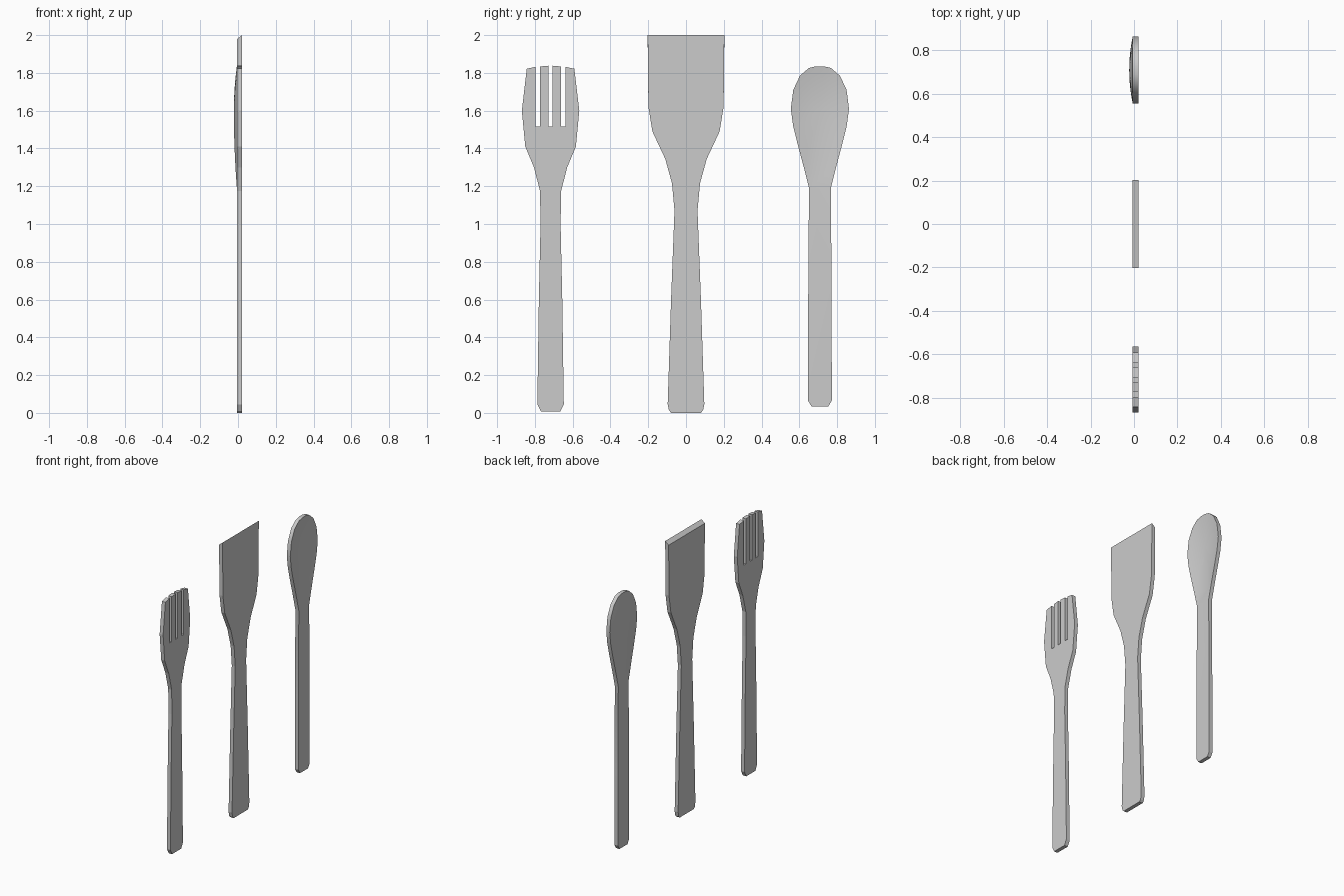
import bpy, bmesh

if "Cube" in bpy.data.objects:
    bpy.data.objects.remove(bpy.data.objects["Cube"])

FRONT, BACK = 0.021, -0.006   # the two broad faces of each utensil (along x)


def mirrored(half, cy):
    """Closed outline from (half-width, z) points running bottom to top."""
    right = [(cy + w, z) for w, z in half]
    left = [(cy - w, z) for w, z in reversed(half)]
    return right + left


def finish(bm, name):
    bmesh.ops.recalc_face_normals(bm, faces=bm.faces)
    mesh = bpy.data.meshes.new(name)
    bm.to_mesh(mesh)
    bm.free()
    obj = bpy.data.objects.new(name, mesh)
    bpy.context.collection.objects.link(obj)
    return obj


def side_walls(bm, a, b):
    n = len(a)
    for i in range(n):
        j = (i + 1) % n
        bm.faces.new((a[i], a[j], b[j], b[i]))


def plate(name, outline, back_drop=0.0):
    """Flat plate; back_drop lowers the top back edge into a chisel tip."""
    bm = bmesh.new()
    top = max(z for _, z in outline)
    f = [bm.verts.new((FRONT, y, z)) for y, z in outline]
    b = [bm.verts.new((BACK, y, z - (back_drop if z > top - 1e-4 else 0)))
         for y, z in outline]
    bm.faces.new(f)
    bm.faces.new(b[::-1])
    side_walls(bm, f, b)
    return finish(bm, name)


# Spatula with chisel tip
plate("spatula", mirrored([
    (0.078, 0.0), (0.09, 0.013), (0.097, 0.045), (0.079, 0.6), (0.061, 1.07),
    (0.074, 1.215), (0.11, 1.345), (0.178, 1.49), (0.199, 1.62),
    (0.203, 2.0)], 0), 0.022)

# Fork: the outline dips down into three slots between four tines
slot = 1.515
plate("fork", mirrored([
    (0.051, 0.008), (0.07, 0.045), (0.062, 0.6), (0.053, 1.0), (0.056, 1.175),
    (0.088, 1.30), (0.134, 1.41), (0.152, 1.60), (0.126, 1.822),
    (0.079, 1.832), (0.079, slot), (0.055, slot), (0.055, 1.834),
    (0.011, 1.838), (0.011, slot)], -0.717))


# Spoon: straight handle joined to a dished bowl
def spoon(cy):
    bowl_half = [(0.058, 1.19), (0.088, 1.31), (0.12, 1.43), (0.142, 1.52),
                 (0.154, 1.61), (0.141, 1.71), (0.106, 1.785),
                 (0.058, 1.826), (0.02, 1.835)]
    handle_half = [(0.045, 0.035), (0.063, 0.065), (0.062, 0.6)]
    bowl = mirrored(bowl_half, cy)
    handle = mirrored(handle_half, cy)
    n, cz = len(bowl), 1.6
    bm = bmesh.new()
    rims, grips = [], []
    for x in (FRONT, BACK):
        # rings shrink towards the bowl centre while sinking backwards
        rings = [[bm.verts.new((x - 0.016 * (1 - s * s),
                                cy + (y - cy) * s, cz + (z - cz) * s))
                  for y, z in bowl] for s in (1, 0.8, 0.6, 0.4, 0.2)]
        for outer, inner in zip(rings, rings[1:]):
            side_walls(bm, outer, inner)
        centre = bm.verts.new((x - 0.016, cy, cz))
        for i in range(n):
            bm.faces.new((rings[-1][i], rings[-1][(i + 1) % n], centre))
        grip = [bm.verts.new((x, y, z)) for y, z in handle]
        bm.faces.new([rings[0][0], rings[0][-1]] + grip[3:] + grip[:3])
        rims.append(rings[0])
        grips.append(grip)
    loops = [g[:3] + r + g[3:] for r, g in zip(rims, grips)]
    side_walls(bm, *loops)
    return finish(bm, "spoon")


obj = spoon(0.709)
bpy.context.view_layer.objects.active = obj
obj.select_set(True)
bpy.ops.object.shade_smooth_by_angle(angle=0.5)
